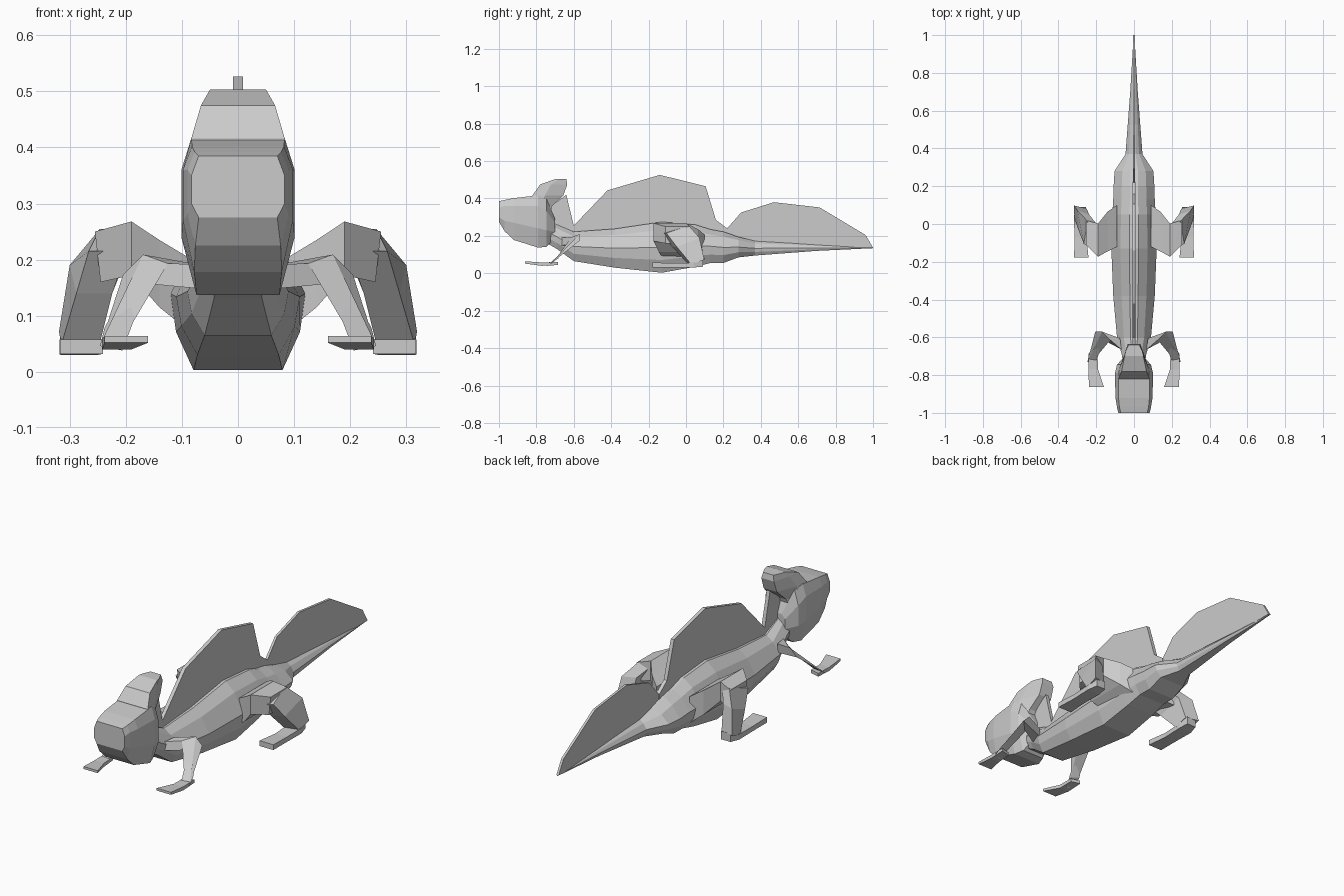
import bpy
from mathutils import Vector as V


def make(name, verts, faces, mirror=False):
    me = bpy.data.meshes.new(name)
    me.from_pydata([tuple(v) for v in verts], [], faces)
    ob = bpy.data.objects.new(name, me)
    bpy.context.collection.objects.link(ob)
    bpy.context.view_layer.objects.active = ob
    ob.select_set(True)
    bpy.ops.object.mode_set(mode='EDIT')
    bpy.ops.mesh.select_all(action='SELECT')
    bpy.ops.mesh.normals_make_consistent(inside=False)
    bpy.ops.object.mode_set(mode='OBJECT')
    ob.select_set(False)
    if mirror:
        ob.modifiers.new("mirror", 'MIRROR').use_clip = False
    return ob


def loft(name, rings, mirror=False):
    n = len(rings[0])
    verts = [p for r in rings for p in r]
    faces = [tuple(range(n)), tuple(range(len(verts) - n, len(verts)))]
    for i in range(len(rings) - 1):
        for j in range(n):
            k = (j + 1) % n
            faces.append((i*n + j, i*n + k, i*n + n + k, i*n + n + j))
    return make(name, verts, faces, mirror)


def section(half):
    """Close a half outline of (x, y, z) points into a symmetric ring."""
    return half + [(-x, y, z) for x, y, z in reversed(half)]


def limb(name, rings):
    """Four-sided limb: each ring is a centre and two half-width vectors."""
    out = []
    for c, a, b in rings:
        c, a, b = V(c), V(a), V(b)
        out.append([c - a - b, c + a - b, c + a + b, c - a + b])
    return loft(name, out, True)


def fin(name, pts, t):
    n = len(pts)
    verts = [(s * t, y, z) for s in (-1, 1) for y, z in pts]
    faces = [tuple(range(n)), tuple(range(n, 2 * n))]
    faces += [(i, (i + 1) % n, (i + 1) % n + n, i + n) for i in range(n)]
    return make(name, verts, faces)


# Body and tapering tail: y, bottom, top, half width
body = [(-.76, .17, .29, .055), (-.69, .13, .26, .065), (-.60, .065, .222, .09),
        (-.38, .03, .238, .11), (-.13, .003, .275, .12), (.05, .035, .26, .115),
        (.13, .055, .235, .11), (.20, .055, .222, .108), (.28, .085, .195, .103),
        (.37, .095, .172, .045), (.70, .12, .153, .02), (1.0, .134, .138, .002)]
loft("body_and_tail", [section([(.2*w, y, t), (.6*w, y, b + .84*(t - b)),
                                (w, y, b + .5*(t - b)), (.92*w, y, b + .25*(t - b)),
                                (.66*w, y, b)])
                       for y, b, t, w in body])

# Head: y, bottom, lower cheek, upper cheek, top, bottom/cheek/top half widths
head = [(-1.0, .275, .30, .35, .385, .070, .083, .070),
        (-.97, .225, .28, .36, .392, .076, .090, .077),
        (-.92, .178, .27, .36, .402, .078, .098, .082),
        (-.79, .137, .24, .36, .417, .074, .101, .083),
        (-.745, .142, .23, .33, .40, .060, .090, .070),
        (-.70, .19, .22, .27, .29, .035, .05, .03)]
loft("head", [section([(tw, y, t), (cw, y, uc), (cw, y, lc), (bw, y, b)])
              for y, b, lc, uc, t, bw, cw, tw in head])

# Casque rising from the back of the head
casque = [(.30, -.82, -.735, .095, .06), (.36, -.82, -.715, .092, .045),
          (.417, -.82, -.655, .083, .036), (.475, -.78, -.635, .066, .034),
          (.503, -.70, -.64, .050, .028)]
loft("casque", [[(f, y0, z), (f*.9, y0*.6 + y1*.4, z), (r, y1, z),
                 (-r, y1, z), (-f*.9, y0*.6 + y1*.4, z), (-f, y0, z)]
                for z, y0, y1, f, r in casque])

# Sail fins and neck web
fin("back_fin", [(-.72, .22), (-.72, .36), (-.64, .42), (-.60, .255), (-.42, .443),
                 (-.14, .526), (.105, .465), (.16, .285), (.22, .24), (.22, .19),
                 (.05, .23), (-.13, .245), (-.4, .21), (-.55, .19)], .009)
fin("tail_fin", [(.20, .20), (.22, .24), (.295, .325), (.47, .38), (.715, .352),
                 (.96, .205), (1.0, .137), (.7, .14), (.36, .16)], .006)

# Front legs
limb("front_leg", [((.07, -.635, .17), (.004, .03, 0), (0, 0, .022)),
                   ((.165, -.592, .183), (.022, .022, .008), (-.018, 0, .018)),
                   ((.222, -.715, .058), (.02, .008, .004), (-.004, .022, .016))])
limb("front_foot", [((.217, -.69, .052), (.024, .006, 0), (0, 0, .008)),
                    ((.216, -.77, .049), (.026, 0, 0), (0, 0, .009)),
                    ((.199, -.862, .058), (.039, 0, 0), (0, 0, .006))])

# Hind legs
limb("hind_thigh", [((.09, -.01, .14), (0, .11, 0), (0, 0, .065)),
                    ((.14, -.04, .175), (0, .105, 0), (0, 0, .06)),
                    ((.19, -.085, .22), (0, .088, 0), (0, 0, .048)),
                    ((.25, -.045, .205), (0, .065, 0), (.005, 0, .045))])
limb("hind_shin", [((.222, -.065, .235), (.034, .02, 0), (-.01, .06, .02)),
                   ((.262, .0, .165), (.032, .012, 0), (.006, .06, .025)),
                   ((.283, .055, .06), (.034, .008, 0), (.002, .035, .012))])
limb("hind_foot", [((.28, .09, .055), (.025, 0, 0), (0, 0, .02)),
                   ((.283, .04, .044), (.035, 0, 0), (0, 0, .013)),
                   ((.283, -.07, .042), (.032, 0, 0), (0, 0, .012)),
                   ((.279, -.178, .045), (.038, 0, 0), (0, 0, .013))])
